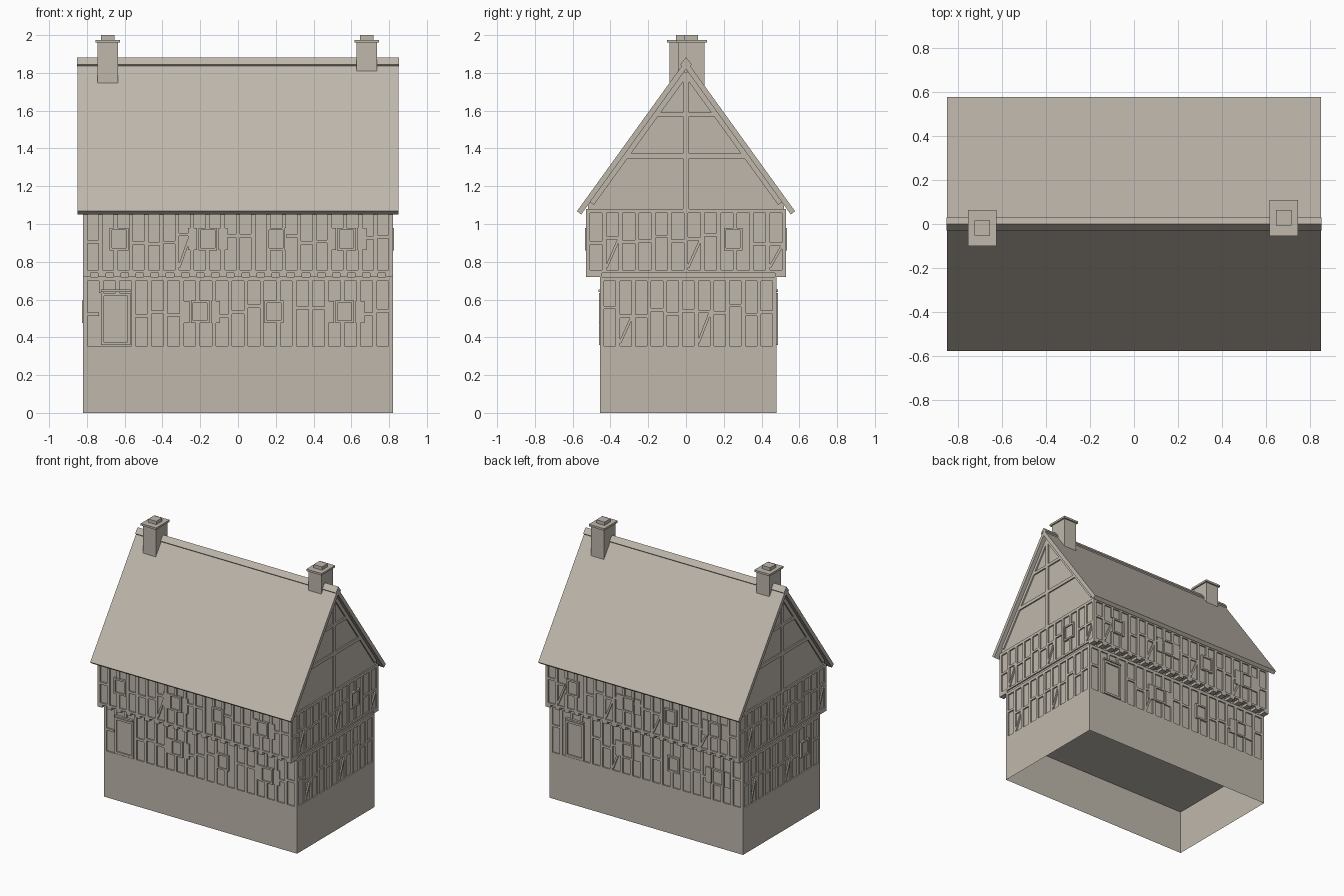
import bpy, bmesh, math, random
from mathutils import Matrix, Vector

cube = bpy.data.objects.get("Cube")
if cube:
    bpy.data.objects.remove(cube)
random.seed(4)

stone = bpy.data.materials.new("warm_grey_stone")
stone.use_nodes = True
color = (0.52, 0.475, 0.415, 1)
stone.diffuse_color = color
stone.node_tree.nodes["Principled BSDF"].inputs["Base Color"].default_value = color


def finish(name, bm):
    bmesh.ops.recalc_face_normals(bm, faces=bm.faces)
    mesh = bpy.data.meshes.new(name)
    bm.to_mesh(mesh)
    bm.free()
    mesh.materials.append(stone)
    obj = bpy.data.objects.new(name, mesh)
    bpy.context.collection.objects.link(obj)
    return obj


def box(bm, x, y, z, turn=Matrix()):
    """Box from three (low, high) ranges."""
    size = Matrix.Diagonal((x[1] - x[0], y[1] - y[0], z[1] - z[0], 1))
    mid = Matrix.Translation((sum(x) / 2, sum(y) / 2, sum(z) / 2))
    return bmesh.ops.create_cube(bm, size=1, matrix=turn @ mid @ size)["verts"]


def prism(bm, outline, x):
    """Extrude a (y, z) outline along x."""
    face = bm.faces.new([bm.verts.new((x[0], p, q)) for p, q in outline])
    out = bmesh.ops.extrude_face_region(bm, geom=[face])["geom"]
    verts = [v for v in out if isinstance(v, bmesh.types.BMVert)]
    bmesh.ops.translate(bm, verts=verts, vec=(x[1] - x[0], 0, 0))


HALF = 0.82          # half length of the house
FRONT, BACK = 0.455, 0.48
JETTY = 0.53         # half depth of the upper storey
BASE, FLOOR, EAVE = 0.34, 0.74, 1.10
DEPTH = 0.01         # timber relief
BEAM = 0.022

# Plinth: open underneath, closed on top
bm = bmesh.new()
box(bm, (-HALF, HALF), (-FRONT, BACK), (0, BASE))
under = [f for f in bm.faces if f.calc_center_median().z < BASE / 4]
bmesh.ops.recalc_face_normals(bm, faces=bm.faces)
bmesh.ops.delete(bm, geom=under, context='FACES_ONLY')
finish("plinth", bm)

# Plaster walls behind the timbers
core = HALF - DEPTH
bm = bmesh.new()
box(bm, (-core, core), (DEPTH - FRONT, BACK - DEPTH), (BASE, FLOOR))
finish("lower_walls", bm)
bm = bmesh.new()
side = JETTY - DEPTH
prism(bm, [(-side, FLOOR), (side, FLOOR), (side, EAVE), (0, 1.825), (-side, EAVE)],
      (-core, core))
finish("upper_walls", bm)


class Wall:
    """One facade: u runs to the viewer's right, the wall face lies at dist."""

    def __init__(self, angle, dist, u, z):
        self.turn = Matrix.Rotation(math.radians(angle), 4, 'Z')
        self.dist, self.u, self.z = dist, u, z

    def plate(self, bm, u, z, out=0.0):
        box(bm, u, (-self.dist - out, 0.015 - self.dist), z, self.turn)

    def beam(self, bm, a, b, width=BEAM):
        """Beam between two (u, z) points."""
        d = Vector((b[0] - a[0], 0, b[1] - a[1]))
        tilt = Matrix.Rotation(-math.atan2(d.z, d.x), 4, 'Y')
        spot = Matrix.Translation((a[0], 0, a[1]))
        box(bm, (0, d.length), (-self.dist, 0.015 - self.dist),
            (-width / 2, width / 2), self.turn @ spot @ tilt)

    def frame(self, bm, bays, holes):
        """Posts, rails and braces, leaving the openings free."""
        (u0, u1), (z0, z1) = self.u, self.z
        step = (u1 - u0 - BEAM) / bays
        for i in range(bays + 1):
            u = u0 + i * step
            cut = [h for h in holes if h[0] < u + BEAM and u < h[1]]
            start = z0
            for h in cut:
                if h[2] > start + BEAM:
                    self.plate(bm, (u, u + BEAM), (start, h[2]))
                start = h[3]
            self.plate(bm, (u, u + BEAM), (start, z1))
            if i == bays:
                break
            left, right = u + BEAM, u + step
            if any(h[0] < right and left < h[1] for h in holes):
                continue
            mid = (z0 + z1) / 2 + random.uniform(-0.03, 0.03)
            self.plate(bm, (left, right), (mid, mid + BEAM * 0.8))
            if i % 5 == 1:
                self.beam(bm, (left, z0 + 0.03), (right, mid), 0.014)
        self.plate(bm, (u0, u1), (z1 - BEAM, z1))
        self.plate(bm, (u0, u1), (z0, z0 + BEAM * 0.7))

    def opening(self, bm, hole, rim=0.013):
        """Raised frame around a recessed panel."""
        a, b, c, d = hole
        self.plate(bm, (a, b), (c, d), -0.004)
        for u in ((a, a + rim), (b - rim, b)):
            self.plate(bm, u, (c, d), 0.006)
        for z in ((c, c + rim), (d - rim, d)):
            self.plate(bm, (a, b), z, 0.006)


def window(u, z):
    return (u - 0.05, u + 0.05, z - 0.06, z + 0.06)


LOW, HIGH = 0.535, 0.92
low_z, high_z = (BASE, FLOOR - 0.02), (FLOOR, EAVE - 0.02)
long_u = (-HALF, HALF)
SHUT_LOW, SHUT_HIGH = (-0.2, 0.565), (-0.16, 0.575)

timber, windows, doors, shutters, joists = (bmesh.new() for _ in range(5))

# Long facades: door, windows, shutters and jetty joists
for angle, dist, shift in ((0, FRONT, 0), (180, BACK, 0.04)):
    low = Wall(angle, dist, long_u, low_z)
    high = Wall(angle, JETTY, long_u, high_z)
    door = (-0.725 + shift, -0.57 + shift, 0.36, 0.635)
    low_holes = [window(u + shift, LOW) for u in (-0.2, 0.19, 0.565)]
    high_holes = [window(u + shift, HIGH) for u in (-0.63, -0.16, 0.2, 0.575)]
    low.frame(timber, 19, low_holes + [door])
    high.frame(timber, 20, high_holes)
    low.opening(doors, door, 0.016)
    low.plate(doors, (door[0], door[1]), (0.64, 0.652), 0.008)
    for wall, holes, centres, z in ((low, low_holes, SHUT_LOW, LOW),
                                    (high, high_holes, SHUT_HIGH, HIGH)):
        for hole in holes:
            wall.opening(windows, hole)
        for u in centres:
            for s in (-1, 1):
                c = u + shift + s * 0.08
                wall.plate(shutters, (c - 0.024, c + 0.024), (z - 0.058, z + 0.058))
    for i in range(21):
        u = -0.8 + i * 0.08
        box(joists, (u - 0.02, u + 0.02), (-JETTY, -dist + 0.01),
            (FLOOR - 0.02, FLOOR + 0.01), high.turn)

# Gable facades
for angle, u_low, low_win, high_win in ((90, (-FRONT, BACK), [], [0.25]),
                                        (-90, (-BACK, FRONT), [0.27], [])):
    low = Wall(angle, HALF, u_low, low_z)
    high = Wall(angle, HALF, (-JETTY, JETTY), high_z)
    low_holes = [window(u, LOW) for u in low_win]
    high_holes = [window(u, HIGH) for u in high_win]
    low.frame(timber, 11, low_holes)
    high.frame(timber, 12, high_holes)
    for wall, holes in ((low, low_holes), (high, high_holes)):
        for hole in holes:
            wall.opening(windows, hole)
    # Gable triangle: king post, collar, tie and rafters
    high.beam(timber, (0, EAVE - 0.02), (0, 1.8), 0.03)
    high.beam(timber, (-0.32, 1.36), (0.32, 1.36), 0.026)
    high.beam(timber, (-0.16, 1.58), (0.16, 1.58), 0.022)
    for s in (-1, 1):
        high.beam(timber, (s * 0.5, EAVE + 0.01), (0, 1.8), 0.03)

for name, part in (("timber_frame", timber), ("windows", windows), ("doors", doors),
                   ("shutters", shutters), ("jetty_joists", joists)):
    finish(name, part)

# Roof slabs and ridge cap
bm = bmesh.new()
prism(bm, [(-0.577, 1.068), (0, 1.868), (0.577, 1.068), (0.555, 1.05),
           (0, 1.82), (-0.555, 1.05)], (-0.85, 0.85))
finish("roof", bm)
bm = bmesh.new()
prism(bm, [(-0.03, 1.845), (0, 1.882), (0.03, 1.845), (0.02, 1.835),
           (0, 1.86), (-0.02, 1.835)], (-0.852, 0.852))
finish("ridge_cap", bm)

# Chimneys: shaft, cap slab and flue
for name, x, y in (("left_chimney", 0.682, 0.028), ("right_chimney", -0.69, -0.018)):
    bm = bmesh.new()
    for rx, ry, z in ((0.054, 0.07, (1.72, 1.962)), (0.065, 0.082, (1.96, 1.975)),
                      (0.035, 0.035, (1.97, 2.0))):
        box(bm, (x - rx, x + rx), (y - ry, y + ry), z)
    finish(name, bm)
